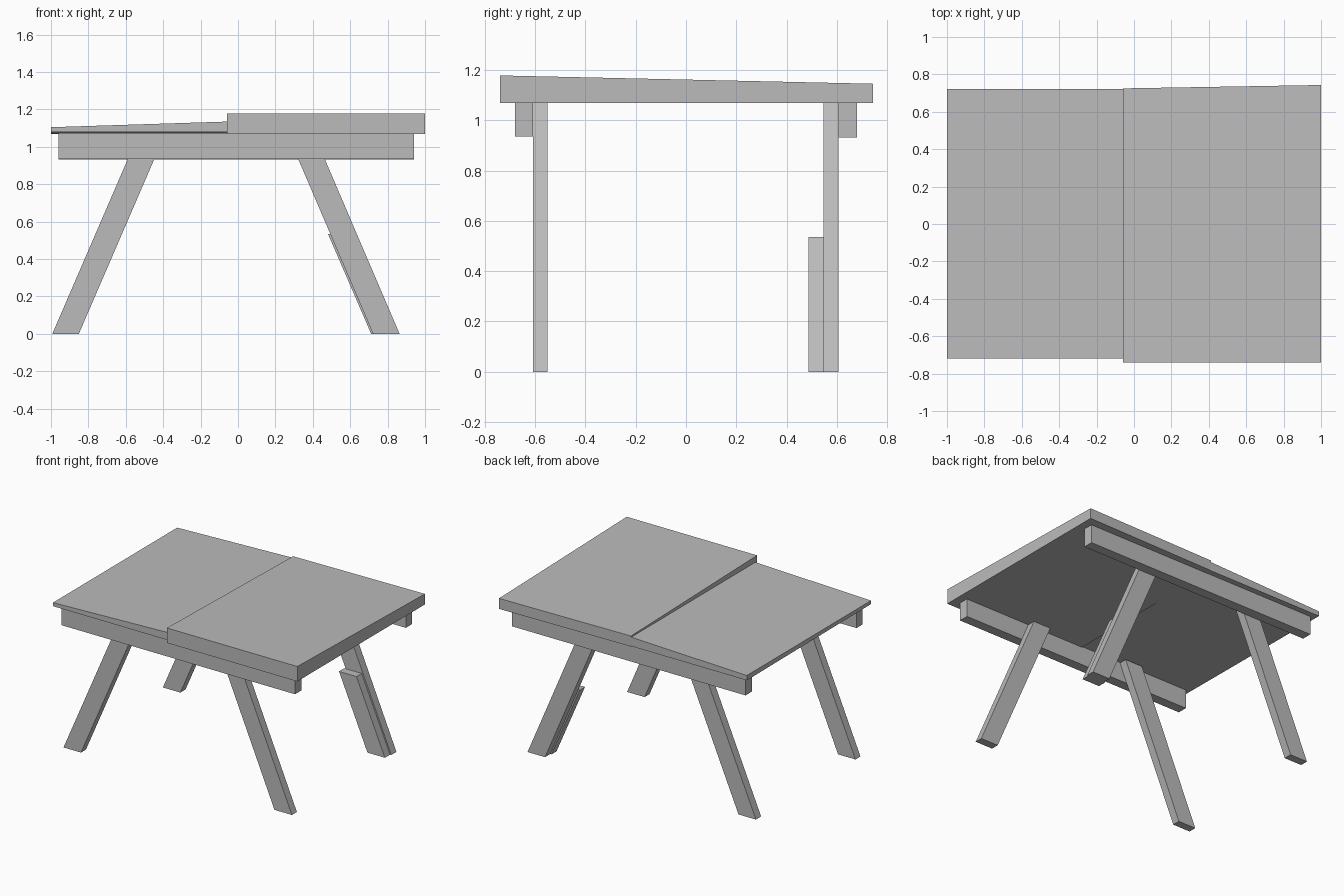
import bpy

if "Cube" in bpy.data.objects:
    bpy.data.objects.remove(bpy.data.objects["Cube"])

mat = bpy.data.materials.new("plain grey")
mat.diffuse_color = (0.5, 0.5, 0.5, 1)
mat.use_nodes = True
mat.node_tree.nodes["Principled BSDF"].inputs["Base Color"].default_value = mat.diffuse_color

FACES = [(3, 2, 1, 0), (4, 5, 6, 7), (0, 1, 5, 4),
         (1, 2, 6, 5), (2, 3, 7, 6), (3, 0, 4, 7)]


def hexa(name, bottom, top):
    """Six-sided block from four bottom and four top corners (anticlockwise from above)."""
    me = bpy.data.meshes.new(name)
    me.from_pydata(bottom + top, [], FACES)
    me.materials.append(mat)
    ob = bpy.data.objects.new(name, me)
    bpy.context.collection.objects.link(ob)
    return ob


def rect(x0, x1, y0, y1, z):
    return [(x0, y0, z), (x1, y0, z), (x1, y1, z), (x0, y1, z)]


def block(name, x0, x1, y0, y1, z0, z1):
    return hexa(name, rect(x0, x1, y0, y1, z0), rect(x0, x1, y0, y1, z1))


def leg(name, x, lean, y0, y1, height, width=0.142):
    """Slanted board; lean is the x shift per unit of height."""
    s = lean * height
    return hexa(name, rect(x, x + width, y0, y1, 0),
                rect(x + s, x + s + width, y0, y1, height))


# thick top half, sloping down to the back and flaring slightly to the right
R = [(-0.06, -0.74), (1, -0.74), (1, 0.743), (-0.06, 0.725)]
hexa("thick_top", [(x, y, 1.068) for x, y in R],
     [(x, y, 1.178 if y < 0 else 1.145) for x, y in R])

# thin top half, rising towards the middle, underside slightly tilted
L = [(-1, -0.72), (-0.06, -0.72), (-0.06, 0.722), (-1, 0.722)]
hexa("thin_top", [(x, y, 1.079 if y < 0 else 1.069) for x, y in L],
     [(x, y, 1.105 if x < -0.5 else 1.135) for x, y in L])

# rails under the top
block("front_rail", -0.96, 0.94, -0.68, -0.608, 0.935, 1.074)
block("back_rail", -0.96, 0.94, 0.606, 0.68, 0.932, 1.069)

# splayed legs inside the rails
for side, y0, y1 in (("front", -0.608, -0.55), ("back", 0.546, 0.606)):
    leg(side + "_left_leg", -0.993, 0.432, y0, y1, 1.071)
    leg(side + "_right_leg", 0.722, -0.428, y0, y1, 1.069)

# short repair board beside the back right leg
leg("repair_board", 0.712, -0.432, 0.486, 0.546, 0.535)
